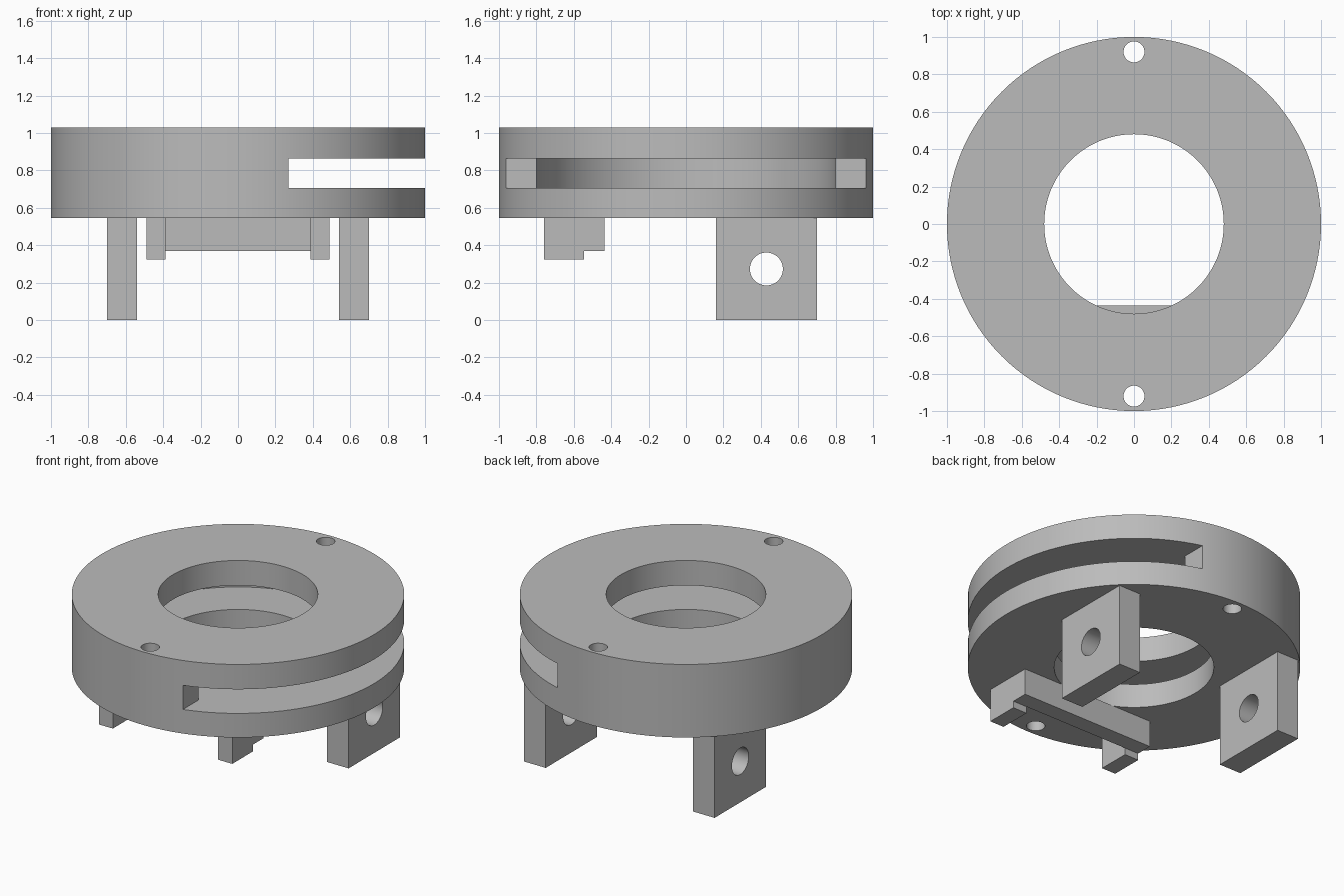
import bpy
import math

cube = bpy.data.objects.get("Cube")
if cube:
    bpy.data.objects.remove(cube, do_unlink=True)

COLOUR = (0.5, 0.5, 0.5, 1)
grey = bpy.data.materials.new("plain_grey")
grey.use_nodes = True
grey.diffuse_color = COLOUR
grey.node_tree.nodes["Principled BSDF"].inputs["Base Color"].default_value = COLOUR

BASE, TOP = 0.545, 1.03       # underside and top of the ring
SLOT = (0.705, 0.865)         # height range of the side slot


def box(name, x, y, z):
    """Box from its (low, high) range on each axis."""
    spans = (x, y, z)
    bpy.ops.mesh.primitive_cube_add(size=1, location=[(a + b) / 2 for a, b in spans])
    ob = bpy.context.object
    ob.name = name
    ob.scale = [b - a for a, b in spans]
    bpy.ops.object.transform_apply(location=True, rotation=True, scale=True)
    ob.data.materials.append(grey)
    return ob


def cylinder(name, radius, depth, location, segments=128, rotation=(0, 0, 0)):
    bpy.ops.mesh.primitive_cylinder_add(vertices=segments, radius=radius, depth=depth,
                                        location=location, rotation=rotation)
    ob = bpy.context.object
    ob.name = name
    bpy.ops.object.transform_apply(location=True, rotation=True, scale=True)
    ob.data.materials.append(grey)
    return ob


def cut(target, cutter):
    """Subtract the cutter and delete it."""
    bpy.ops.object.select_all(action="DESELECT")
    target.select_set(True)
    bpy.context.view_layer.objects.active = target
    mod = target.modifiers.new("cut", "BOOLEAN")
    mod.operation = "DIFFERENCE"
    mod.solver = "EXACT"
    mod.object = cutter
    bpy.ops.object.modifier_apply(modifier=mod.name)
    bpy.data.objects.remove(cutter, do_unlink=True)


def smooth(ob):
    bpy.ops.object.select_all(action="DESELECT")
    ob.select_set(True)
    bpy.context.view_layer.objects.active = ob
    bpy.ops.object.shade_smooth_by_angle(angle=math.radians(25))


# Ring body with its central bore
middle = (BASE + TOP) / 2
ring = cylinder("ring_body", 1, TOP - BASE, (0, 0, middle))
cut(ring, cylinder("bore_cutter", 0.48, 2, (0, 0, middle)))

# Pin holes at front and back
for y in (-0.92, 0.92):
    cut(ring, cylinder("pin_cutter", 0.056, 2, (0, y, middle), 32))

# Round-ended pocket that opens to the left side through a wide slot
cut(ring, cylinder("pocket_cutter", 0.8, SLOT[1] - SLOT[0], (0, 0, sum(SLOT) / 2)))
cut(ring, box("channel_cutter", (0, 0.5), (-0.8, 0.8), SLOT))
cut(ring, box("slot_cutter", (0.27, 1.2), (-1.2, 1.2), SLOT))
smooth(ring)

# Drilled legs and small front blocks, one of each per side
for side, sign in (("left", 1), ("right", -1)):
    leg = box(side + "_leg", sorted((sign * 0.54, sign * 0.70)), (0.16, 0.70), (0, BASE))
    cut(leg, cylinder("leg_hole_cutter", 0.088, 0.6, (sign * 0.62, 0.43, 0.273), 48,
                      (0, math.pi / 2, 0)))
    smooth(leg)
    box(side + "_front_block", sorted((sign * 0.387, sign * 0.49)),
        (-0.76, -0.545), (0.325, BASE))

# Cross bar behind the front blocks
box("cross_bar", (-0.49, 0.49), (-0.545, -0.435), (0.37, BASE))
